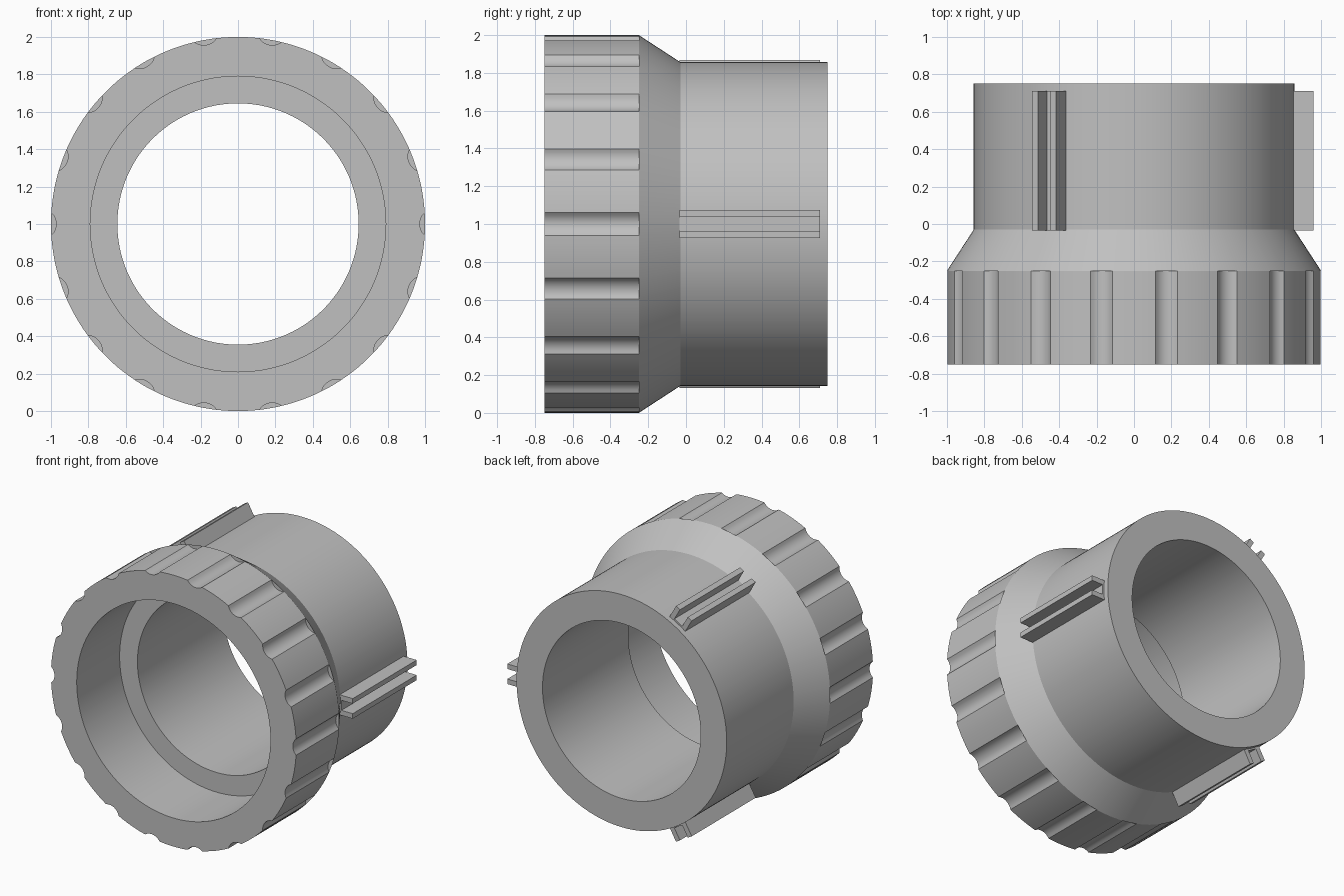
import bpy, bmesh, math
from mathutils import Matrix, Vector

cube = bpy.data.objects.get("Cube")
if cube:
    bpy.data.objects.remove(cube, do_unlink=True)

grey = bpy.data.materials.new("plain_grey")
grey.use_nodes = True
COLOUR = (0.53, 0.53, 0.53, 1)
grey.diffuse_color = COLOUR
grey.node_tree.nodes["Principled BSDF"].inputs["Base Color"].default_value = COLOUR

FLUTES = 18
HALF = 0.06                  # half angle of one flute
SCOOP, CENTRE = 0.0818, 1.0538   # flute circle radius and its distance from the axis
BORE, SOCKET, TUBE = 0.645, 0.79, 0.857


def finish(name, bm):
    bmesh.ops.recalc_face_normals(bm, faces=bm.faces)
    mesh = bpy.data.meshes.new(name)
    bm.to_mesh(mesh)
    bm.free()
    mesh.materials.append(grey)
    obj = bpy.data.objects.new(name, mesh)
    bpy.context.collection.objects.link(obj)
    return obj


def fluted(offset):
    """Collar radius at an angle measured from the nearest flute's middle."""
    if abs(offset) > HALF - 1e-6:
        return 1.0
    return CENTRE * math.cos(offset) - math.sqrt(SCOOP**2 - (CENTRE * math.sin(offset))**2)


# Sample angles: each sector is one flute followed by one plain land
pitch = 2 * math.pi / FLUTES
sector = [-HALF + 2 * HALF * i / 8 for i in range(8)]
sector += [HALF + (pitch - 2 * HALF) * i / 6 for i in range(6)]
samples = [(k * pitch + a, a) for k in range(FLUTES) for a in sector]

# Threadless coupling body: closed profile turned about the y axis
profile = [(-0.75, fluted), (-0.25, fluted), (-0.25, 1.0), (-0.03, TUBE), (0.75, TUBE),
           (0.75, BORE), (-0.25, BORE), (-0.25, SOCKET), (-0.75, SOCKET)]
bm = bmesh.new()
rings = []
for y, radius in profile:
    ring = []
    for angle, offset in samples:
        r = radius(offset) if callable(radius) else radius
        ring.append(bm.verts.new((r * math.cos(angle), y, 1 + r * math.sin(angle))))
    rings.append(ring)
count = len(samples)
for i, ring in enumerate(rings):
    following = rings[(i + 1) % len(rings)]
    for j in range(count):
        k = (j + 1) % count
        bm.faces.new((ring[j], ring[k], following[k], following[j]))
bmesh.ops.remove_doubles(bm, verts=bm.verts, dist=1e-5)
body = finish("fluted_coupling_body", bm)

bpy.ops.object.select_all(action='DESELECT')
body.select_set(True)
bpy.context.view_layer.objects.active = body
bpy.ops.object.shade_smooth_by_angle(angle=math.radians(25))

# Three channel rails spaced around the tube
half_channel = [(0.83, 0.074), (0.96, 0.074), (0.96, 0.037), (0.868, 0.037)]
channel = half_channel + [(r, -t) for r, t in reversed(half_channel)]
for n in range(3):
    bm = bmesh.new()
    face = bm.faces.new([bm.verts.new((r, -0.035, t)) for r, t in channel])
    grown = bmesh.ops.extrude_face_region(bm, geom=[face], use_keep_orig=True)
    moved = [g for g in grown["geom"] if isinstance(g, bmesh.types.BMVert)]
    bmesh.ops.translate(bm, verts=moved, vec=Vector((0, 0.745, 0)))
    turn = Matrix.Translation((0, 0, 1)) @ Matrix.Rotation(-n * math.tau / 3, 4, 'Y')
    bmesh.ops.transform(bm, matrix=turn, verts=bm.verts)
    finish(f"channel_rail_{n + 1}", bm)
